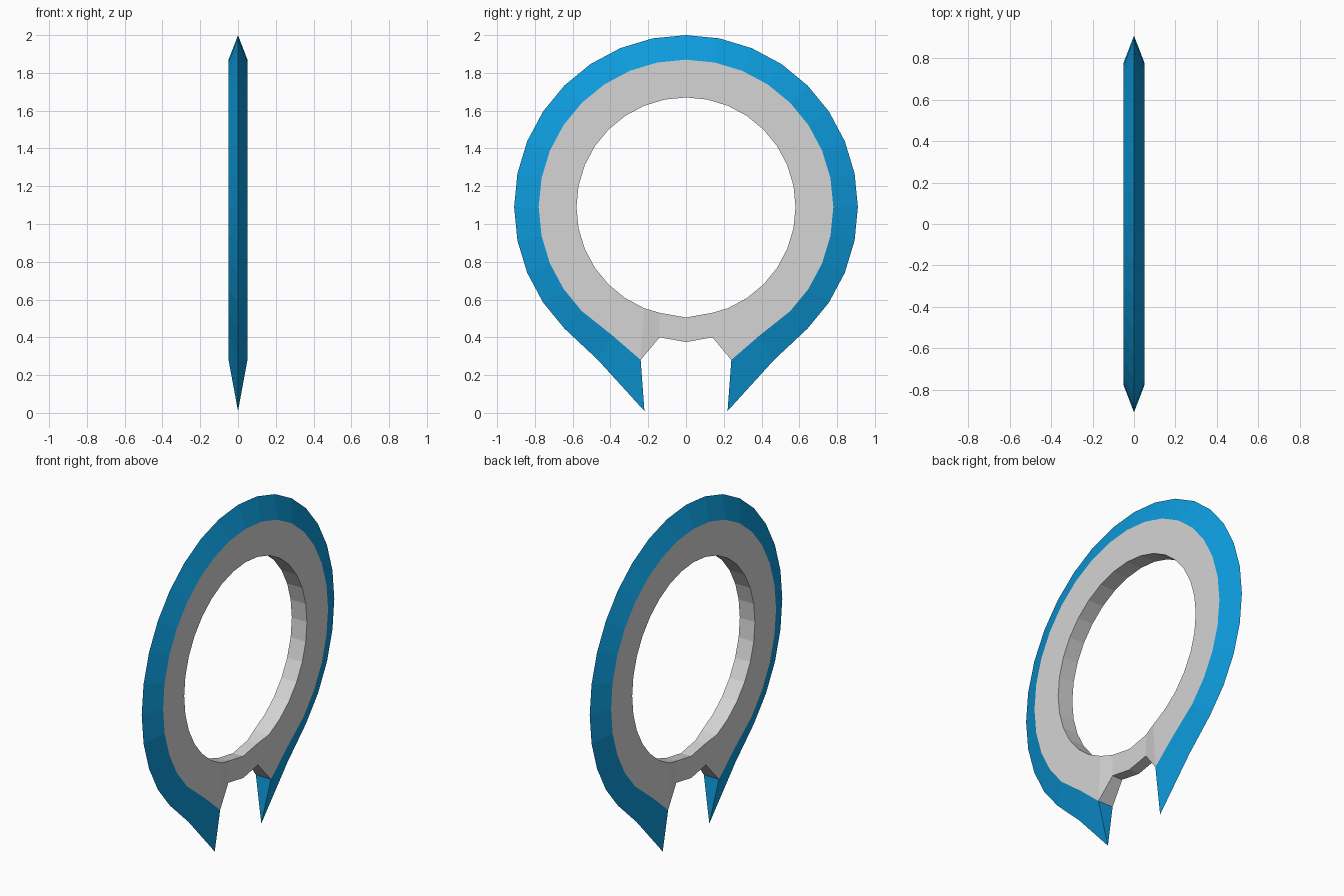
import bpy, bmesh
from math import sin, cos, radians

if "Cube" in bpy.data.objects:
    bpy.data.objects.remove(bpy.data.objects["Cube"], do_unlink=True)


def material(name, rgb):
    m = bpy.data.materials.new(name)
    m.use_nodes = True
    m.diffuse_color = (*rgb, 1)
    m.node_tree.nodes["Principled BSDF"].inputs["Base Color"].default_value = (*rgb, 1)
    return m


GREY, BLUE = 0, 1
HALF = 0.05          # half thickness of the body
BRIDGE_HALF = 0.034  # half thickness of the thinner bridge
CENTRE_Z = 1.09
STEP = 360 / 32


def arc(radius, count):
    """Points (y, z) on a circle, going from the top down the +y side."""
    return [(radius * sin(radians(i * STEP)), CENTRE_Z + radius * cos(radians(i * STEP)))
            for i in range(count)]


# Half outlines: round arcs that run out into the pointed prong
edge_line = arc(0.91, 13) + [(0.466, 0.28), (0.22, 0.01)]
mid_line = arc(0.78, 13) + [(0.39, 0.41), (0.24, 0.28)]
hole_line = arc(0.58, 15)
# Bridge that closes the hole between the prongs
mid_line += [(0.14, 0.40), (0, 0.375)]
hole_line += [(0.14, 0.53), (0, 0.505)]

bm = bmesh.new()


def pair(i, point):
    h = HALF if i < len(edge_line) else BRIDGE_HALF
    return [bm.verts.new((x, *point)) for x in (h, -h)]


def face(verts, mat):
    bm.faces.new(verts).material_index = mat


edge = [bm.verts.new((0, *p)) for p in edge_line]
mid = [pair(i, p) for i, p in enumerate(mid_line)]
hole = [pair(i, p) for i, p in enumerate(hole_line)]
last = len(edge) - 1

for i in range(len(mid) - 1):
    for s in (0, 1):
        # flat sides of the body
        face((mid[i][s], mid[i + 1][s], hole[i + 1][s], hole[i][s]), GREY)
        # sharpened rim
        if i < last:
            face((edge[i], edge[i + 1], mid[i + 1][s], mid[i][s]), BLUE)
    # wall of the hole
    face((hole[i][0], hole[i + 1][0], hole[i + 1][1], hole[i][1]), GREY)
    # underside of the bridge
    if i >= last:
        face((mid[i][0], mid[i + 1][0], mid[i + 1][1], mid[i][1]), GREY)
# inner face of the prong
face((mid[last][0], mid[last][1], edge[last]), BLUE)

bmesh.ops.recalc_face_normals(bm, faces=bm.faces)
mesh = bpy.data.meshes.new("bladed_ring")
bm.to_mesh(mesh)
bm.free()
mesh.materials.append(material("light grey", (0.66, 0.66, 0.66)))
mesh.materials.append(material("bright blue", (0.004, 0.33, 0.72)))
ring = bpy.data.objects.new("bladed_ring", mesh)
bpy.context.collection.objects.link(ring)

# Other half
mirror = ring.modifiers.new("mirror", "MIRROR")
mirror.use_axis = (False, True, False)
mirror.use_clip = True
